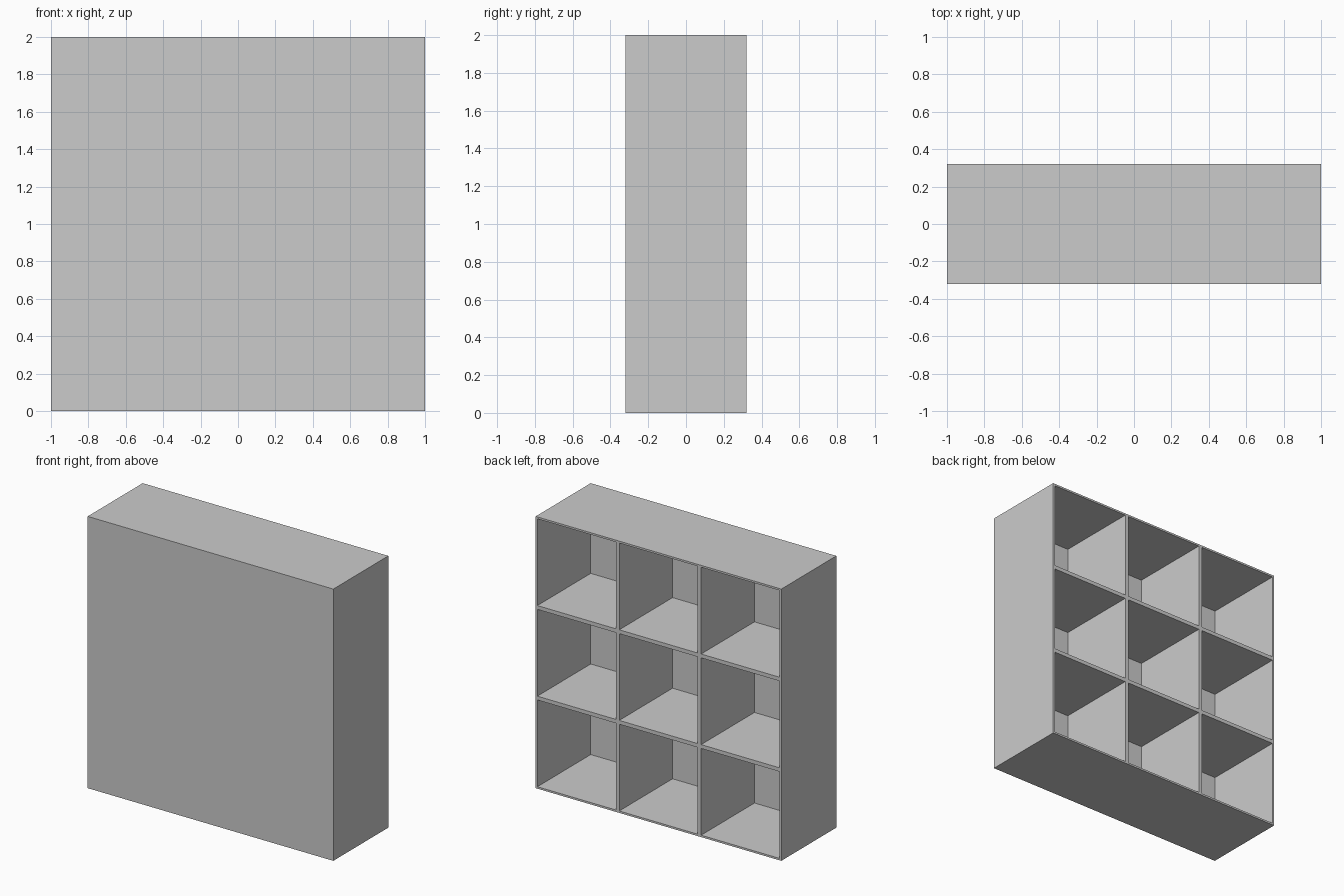
import bpy, bmesh
from mathutils import Matrix, Vector

if "Cube" in bpy.data.objects:
    bpy.data.objects.remove(bpy.data.objects["Cube"])

WIDTH, DEPTH, HEIGHT = 2.0, 0.64, 2.0
CELLS, WALL, PANEL = 3, 0.02, 0.02   # dividers become 2 * WALL thick

bm = bmesh.new()

# Solid block whose large faces are split into a 3 x 3 grid
bmesh.ops.create_cube(bm, size=1.0, matrix=Matrix.Translation((0, 0, HEIGHT / 2))
                      @ Matrix.Diagonal((WIDTH, DEPTH, HEIGHT, 1)))
for i in range(1, CELLS):
    for axis, start, span in ((Vector((1, 0, 0)), -WIDTH / 2, WIDTH),
                              (Vector((0, 0, 1)), 0, HEIGHT)):
        bmesh.ops.bisect_plane(bm, geom=bm.verts[:] + bm.edges[:] + bm.faces[:],
                               plane_co=axis * (start + span * i / CELLS),
                               plane_no=axis)
bm.normal_update()

# Open compartments pushed in from the back (+y), leaving a closed front panel
openings = [f for f in bm.faces if f.normal.y > 0.9]
bmesh.ops.inset_individual(bm, faces=openings, thickness=WALL)
floors = bmesh.ops.extrude_discrete_faces(bm, faces=openings)["faces"]
bmesh.ops.translate(bm, verts=list({v for f in floors for v in f.verts}),
                    vec=(0, -(DEPTH - PANEL), 0))
bmesh.ops.recalc_face_normals(bm, faces=bm.faces[:])

mesh = bpy.data.meshes.new("cubby_shelf")
bm.to_mesh(mesh)
bm.free()
shelf = bpy.data.objects.new("cubby_shelf", mesh)
bpy.context.collection.objects.link(shelf)
